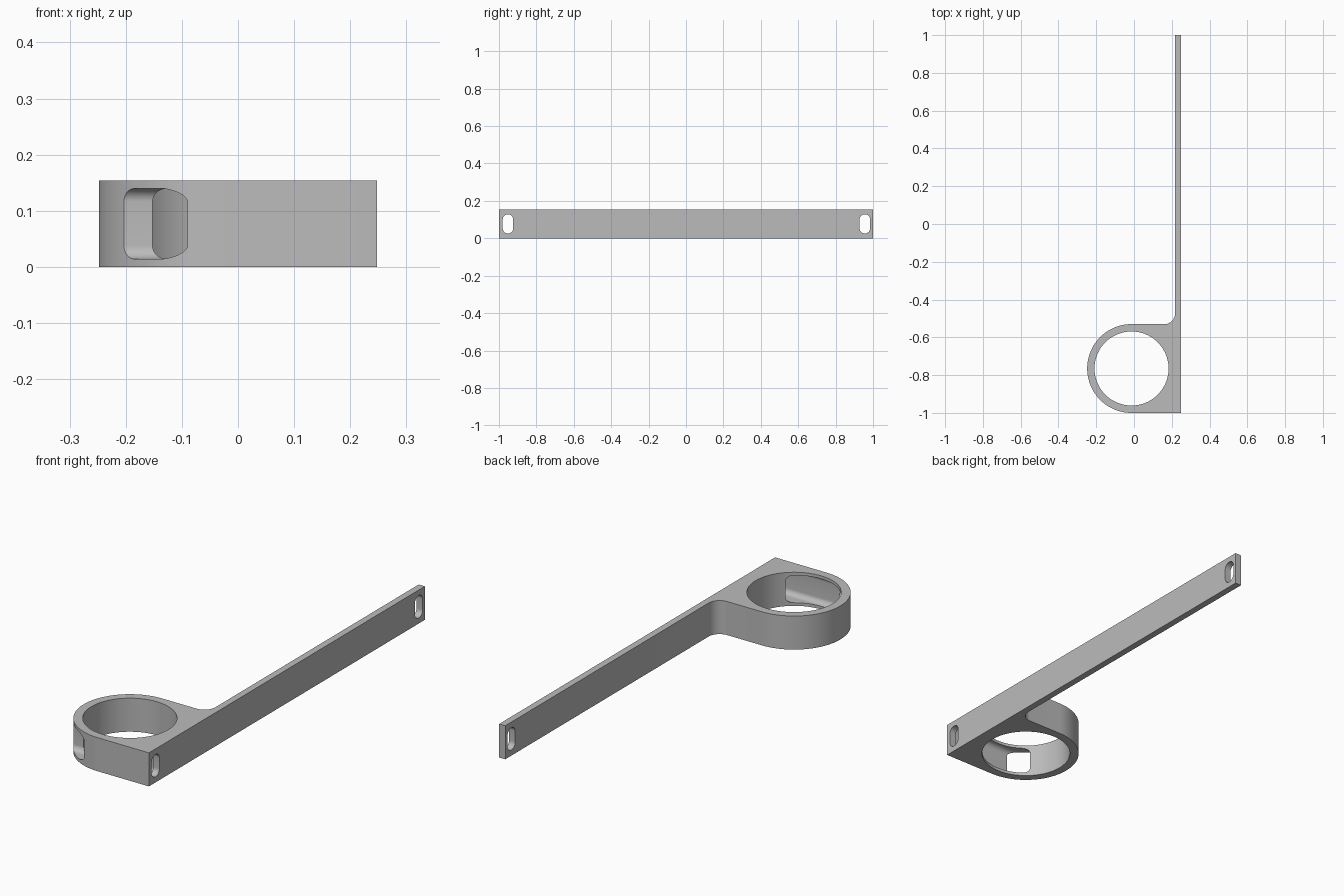
import bpy, bmesh, math
from mathutils import Matrix, Vector

cube = bpy.data.objects.get("Cube")
if cube:
    bpy.data.objects.remove(cube, do_unlink=True)

HALF_X, HEIGHT = 0.248, 0.154
PLATE_X = 0.217                      # inner face of the long plate
CX, CY, R_OUT, R_IN = -0.013, -0.765, 0.235, 0.196
FILLET = 0.055

grey = bpy.data.materials.new("Plain Grey")
grey.use_nodes = True
colour = (0.5, 0.5, 0.5, 1)
grey.diffuse_color = colour
grey.node_tree.nodes["Principled BSDF"].inputs["Base Color"].default_value = colour


def arc(cx, cy, r, start, end, steps):
    """Points along an arc, angles in degrees."""
    angles = [math.radians(start + (end - start) * i / steps) for i in range(steps + 1)]
    return [(cx + r * math.cos(a), cy + r * math.sin(a)) for a in angles]


def prism(name, outline, depth, matrix=Matrix()):
    """Extrude a closed 2D outline along its local z."""
    bm = bmesh.new()
    face = bm.faces.new([bm.verts.new((x, y, 0)) for x, y in outline])
    new = bmesh.ops.extrude_face_region(bm, geom=[face])["geom"]
    verts = [v for v in new if isinstance(v, bmesh.types.BMVert)]
    bmesh.ops.translate(bm, verts=verts, vec=Vector((0, 0, depth)))
    bmesh.ops.recalc_face_normals(bm, faces=bm.faces)
    bm.transform(matrix)
    mesh = bpy.data.meshes.new(name)
    bm.to_mesh(mesh)
    bm.free()
    obj = bpy.data.objects.new(name, mesh)
    bpy.context.collection.objects.link(obj)
    return obj


def slot_cutter(name, y, width, height, radius, x_start, x_end):
    """Rounded slot running along x."""
    w, h = width / 2 - radius, height / 2 - radius
    corners = [(w, h, 0), (-w, h, 90), (-w, -h, 180), (w, -h, 270)]
    outline = [p for cx, cy, a in corners for p in arc(cx, cy, radius, a, a + 90, 10)]
    # local x, y, z become world y, z, x
    turn = Matrix(((0, 0, 1, x_start), (1, 0, 0, y), (0, 1, 0, HEIGHT / 2), (0, 0, 0, 1)))
    return prism(name, outline, x_end - x_start, turn)


# Bracket: ring block, filleted into the long plate
outline = [(HALF_X, -1), (HALF_X, 1), (PLATE_X, 1)]
outline += arc(PLATE_X - FILLET, CY + R_OUT + FILLET, FILLET, 0, -90, 12)
outline += arc(CX, CY, R_OUT, 90, 270, 64)
bracket = prism("ring_bracket", outline, HEIGHT)
bracket.data.materials.append(grey)

# Ring bore, screw slots at both ends, and the access channel through the ring
bore = prism("bore_cutter", arc(CX, CY, R_IN, 0, 360, 128)[:-1], HEIGHT + 0.2,
             Matrix.Translation((0, 0, -0.1)))
cutters = [
    bore,
    slot_cutter("access_cutter", -0.945, 0.084, 0.126, 0.024, -0.4, PLATE_X),
    slot_cutter("front_slot_cutter", -0.952, 0.056, 0.102, 0.027, PLATE_X - 0.02, 0.3),
    slot_cutter("back_slot_cutter", 0.956, 0.056, 0.102, 0.027, PLATE_X - 0.02, 0.3),
]
bpy.context.view_layer.objects.active = bracket
bracket.select_set(True)
for cutter in cutters:
    cutter.hide_render = True
    cut = bracket.modifiers.new(cutter.name, "BOOLEAN")
    cut.operation = "DIFFERENCE"
    cut.solver = "EXACT"
    cut.object = cutter
    bpy.ops.object.modifier_apply(modifier=cut.name)
    bpy.data.objects.remove(cutter, do_unlink=True)

bpy.ops.object.shade_smooth_by_angle(angle=math.radians(30))
